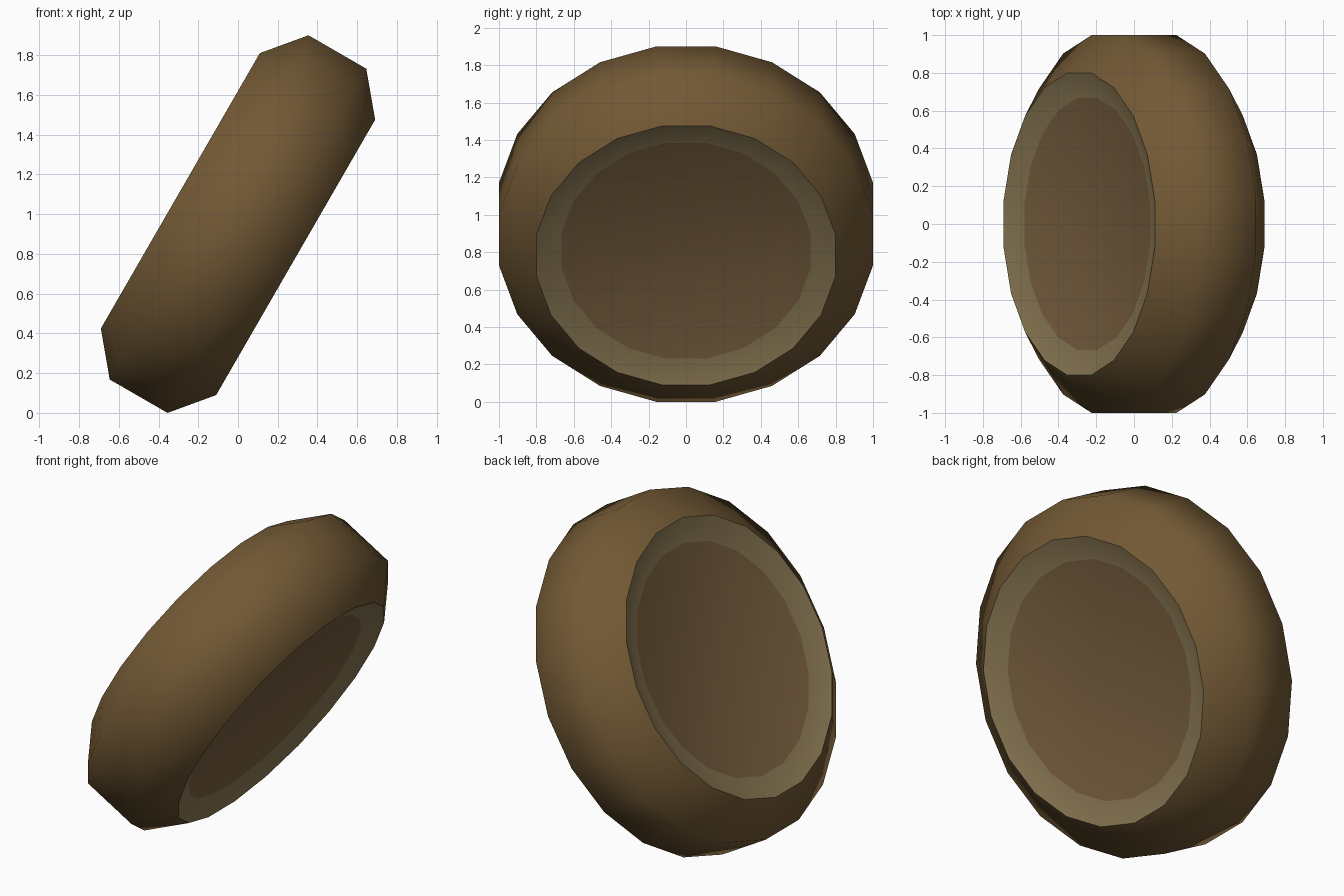
import bpy, bmesh, math
from mathutils import Matrix

if "Cube" in bpy.data.objects:
    bpy.data.objects.remove(bpy.data.objects["Cube"])

SIDES = 20
TILT = Matrix.Translation((0, 0, 0.95)) @ Matrix.Rotation(math.radians(120), 4, 'Y')


def material(name, color):
    m = bpy.data.materials.new(name)
    m.diffuse_color = (*color, 1)
    m.use_nodes = True
    m.node_tree.nodes["Principled BSDF"].inputs["Base Color"].default_value = m.diffuse_color
    return m


def lathe(name, profile, mats, cap=False):
    """Spin (radius, height) points into rings; strip i uses material i, cap uses the last."""
    bm = bmesh.new()
    rings = []
    for r, h in profile:
        angles = [math.radians(9) + math.tau * k / SIDES for k in range(SIDES)]
        rings.append([bm.verts.new((r * math.cos(a), r * math.sin(a), h)) for a in angles])
    for i, (a, b) in enumerate(zip(rings, rings[1:])):
        for k in range(SIDES):
            j = (k + 1) % SIDES
            f = bm.faces.new((a[k], a[j], b[j], b[k]))
            f.material_index = min(i, len(mats) - 1)
    if cap:
        bm.faces.new(rings[-1]).material_index = len(mats) - 1
    for f in bm.faces:
        f.smooth = True
    bm.normal_update()
    # Turn the surface outwards
    if cap and (bm.faces[:][-1].normal.z * profile[0][1] < 0):
        bmesh.ops.reverse_faces(bm, faces=bm.faces[:])
    bm.transform(TILT)
    mesh = bpy.data.meshes.new(name)
    bm.to_mesh(mesh)
    bm.free()
    for m in mats:
        mesh.materials.append(m)
    obj = bpy.data.objects.new(name, mesh)
    bpy.context.collection.objects.link(obj)
    return obj


rim_brown = material("rim_brown", (0.17, 0.10, 0.035))
ring_tan = material("ring_tan", (0.25, 0.185, 0.085))
disc_brown = material("disc_brown", (0.19, 0.115, 0.05))

# Rounded outer rim with two bevelled shoulders
lathe("outer_rim", [(0.81, -0.335), (1.0125, -0.168), (1.0125, 0.168), (0.81, 0.335)], [rim_brown])

# Dished ends: sloping ring around a sunken flat disc
for name, s in (("lower_end", 1), ("upper_end", -1)):
    lathe(name, [(0.81, 0.335 * s), (0.675, 0.285 * s)], [ring_tan, disc_brown], cap=True)
